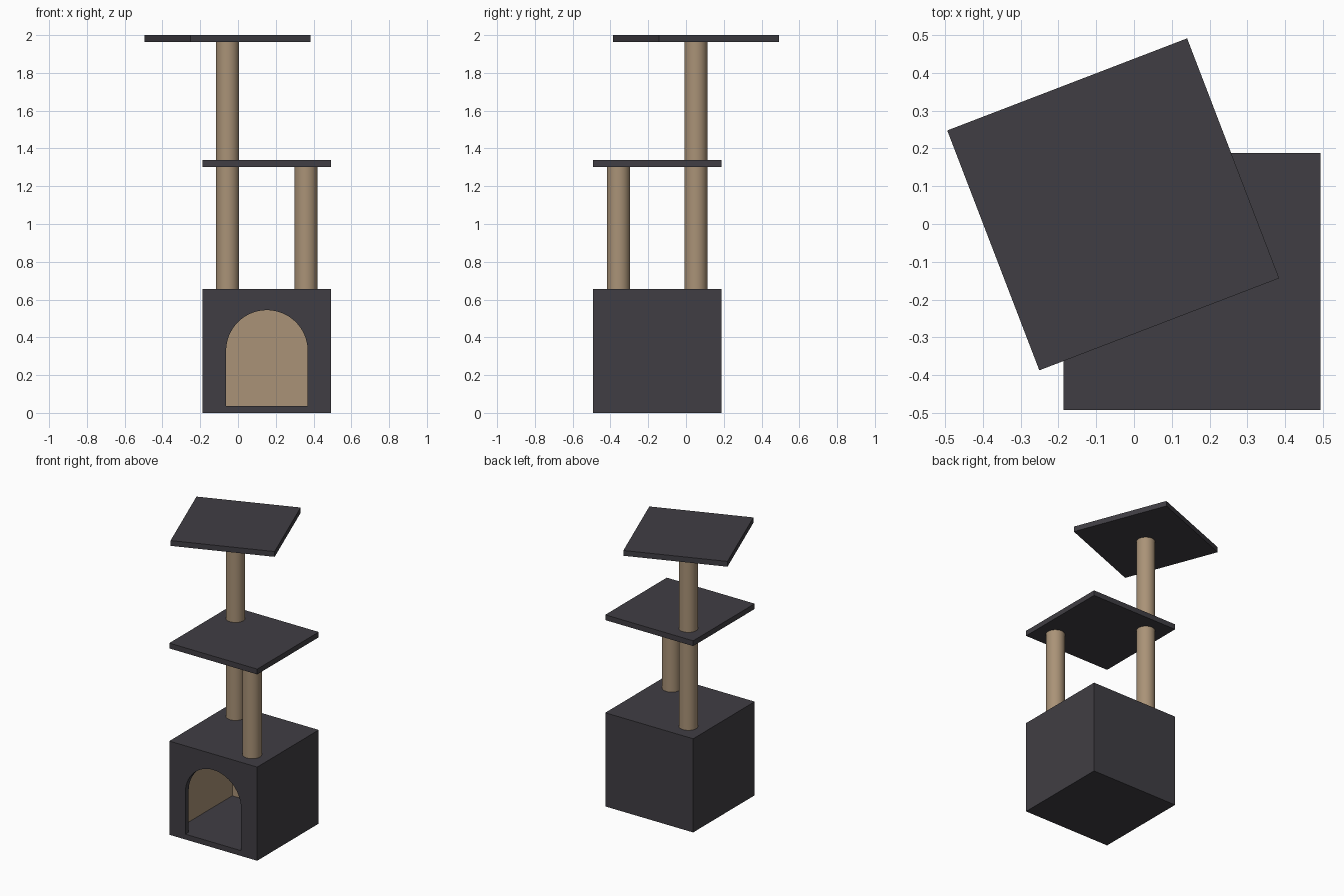
import bpy, bmesh, math
from mathutils import Matrix, Vector

if "Cube" in bpy.data.objects:
    bpy.data.objects.remove(bpy.data.objects["Cube"])


def material(name, rgb):
    m = bpy.data.materials.new(name)
    m.diffuse_color = (*rgb, 1)
    m.use_nodes = True
    m.node_tree.nodes["Principled BSDF"].inputs["Base Color"].default_value = m.diffuse_color
    return m


MATS = [material("charcoal_plush", (0.051, 0.048, 0.057)),
        material("tan_sisal", (0.40, 0.29, 0.185))]
DARK, TAN = 0, 1

SIDE, THICK = 0.68, 0.037        # panel width and thickness
BOX_H, MID_Z, TOP_Z = 0.655, 1.34, 2.0
CX, CY = 0.153, -0.152           # centre of box and middle shelf
TALL, SHORT = (-0.055, 0.052), (0.36, -0.357)   # post positions


def finish(bm, name, hidden=False):
    bmesh.ops.recalc_face_normals(bm, faces=bm.faces)
    me = bpy.data.meshes.new(name)
    bm.to_mesh(me)
    bm.free()
    for m in MATS:
        me.materials.append(m)
    ob = bpy.data.objects.new(name, me)
    bpy.context.collection.objects.link(ob)
    ob.hide_render = ob.hide_viewport = hidden
    return ob


def block(name, centre, size, angle=0, wall_mat=DARK, hidden=False):
    bm = bmesh.new()
    mat = (Matrix.Translation(centre) @ Matrix.Rotation(angle, 4, 'Z')
           @ Matrix.Diagonal((*size, 1)))
    bmesh.ops.create_cube(bm, size=1, matrix=mat)
    bm.normal_update()
    for f in bm.faces:
        f.material_index = wall_mat if abs(f.normal.z) < 0.5 else DARK
    return finish(bm, name, hidden)


def post(name, xy, z0, z1, r=0.061):
    bm = bmesh.new()
    bmesh.ops.create_cone(bm, cap_ends=True, segments=40, radius1=r, radius2=r,
                          depth=z1 - z0,
                          matrix=Matrix.Translation((*xy, (z0 + z1) / 2)))
    for f in bm.faces:
        f.material_index = TAN
        f.smooth = len(f.verts) == 4
    for e in bm.edges:
        e.smooth = all(len(f.verts) == 4 for f in e.link_faces)
    return finish(bm, name)


# hollow house: outer block, tan-walled cavity, arched doorway
house = block("house", (CX, CY, BOX_H / 2), (SIDE, SIDE, BOX_H))
cavity = block("cavity_cutter", (CX, CY, BOX_H / 2),
               (SIDE - 2 * THICK, SIDE - 2 * THICK, BOX_H - 2 * THICK),
               wall_mat=TAN, hidden=True)

R, SPRING = 0.216, 0.328
arch = [(-R, THICK), (R, THICK)]
arch += [(R * math.cos(math.pi * i / 32), SPRING + R * math.sin(math.pi * i / 32))
         for i in range(33)]
bm = bmesh.new()
front = CY - SIDE / 2
face = bm.faces.new([bm.verts.new((CX + x, front - 0.1, z)) for x, z in arch])
ext = bmesh.ops.extrude_face_region(bm, geom=[face])
bmesh.ops.translate(bm, vec=Vector((0, 0.2, 0)),
                    verts=[v for v in ext["geom"] if isinstance(v, bmesh.types.BMVert)])
door = finish(bm, "door_cutter", hidden=True)

for cutter in (cavity, door):
    mod = house.modifiers.new(cutter.name, 'BOOLEAN')
    mod.operation, mod.solver, mod.object = 'DIFFERENCE', 'EXACT', cutter

# shelves
block("middle_shelf", (CX, CY, MID_Z - THICK / 2), (SIDE, SIDE, THICK))
block("top_shelf", (*TALL, TOP_Z - THICK / 2), (SIDE, SIDE, THICK), math.radians(21))

# posts
post("short_post", SHORT, BOX_H, MID_Z - THICK)
post("lower_tall_post", TALL, BOX_H, MID_Z - THICK)
post("upper_tall_post", TALL, MID_Z, TOP_Z - THICK)
